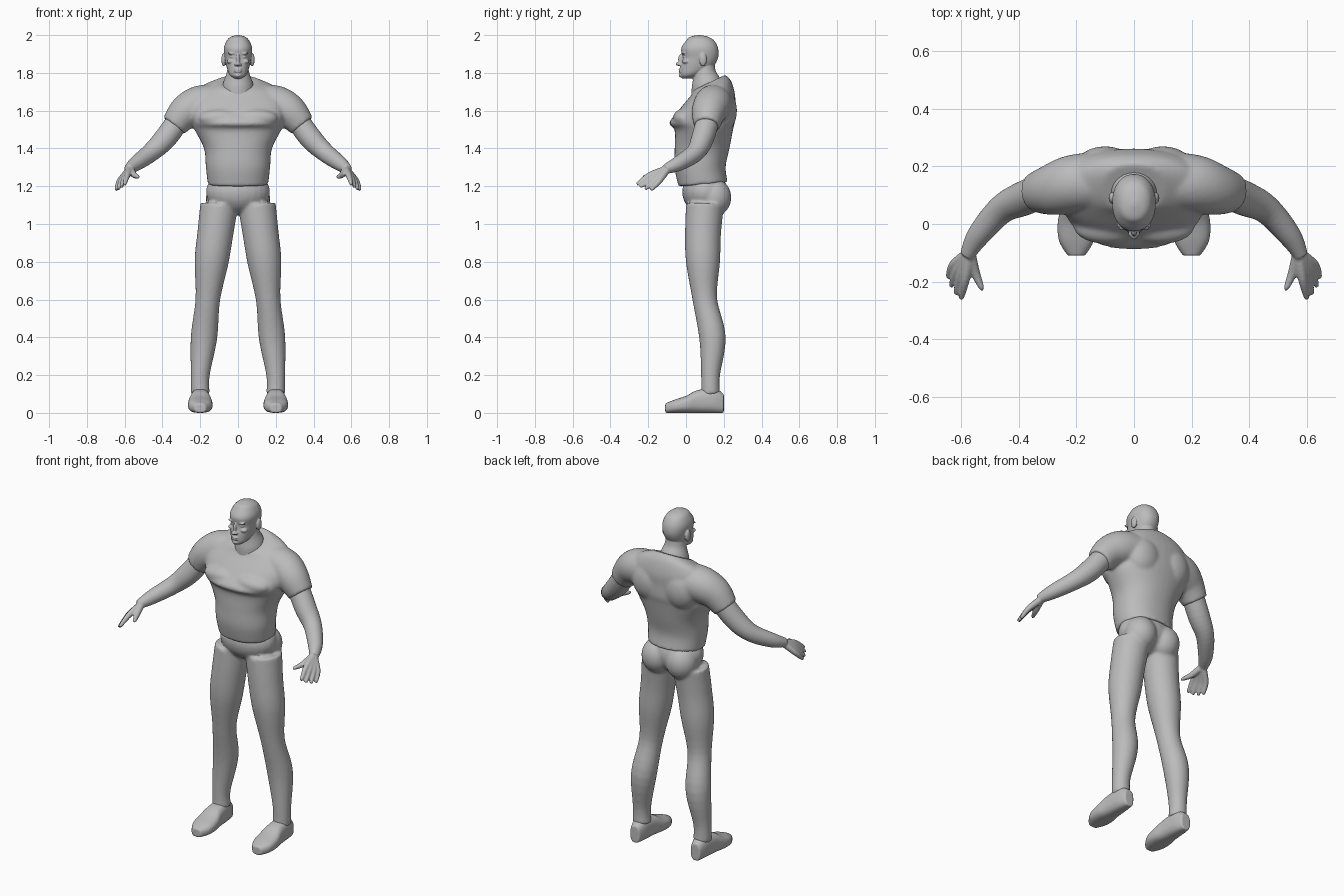
import bpy, bmesh, math
from mathutils import Vector, Matrix

cube = bpy.data.objects.get("Cube")
if cube:
    bpy.data.objects.remove(cube)

GREY = (.5, .5, .5, 1)
grey = bpy.data.materials.new("plain grey")
grey.use_nodes = True
grey.diffuse_color = GREY
grey.node_tree.nodes["Principled BSDF"].inputs["Base Color"].default_value = GREY


def spline(rows, steps=5):
    """Smoothly interpolate rows of numbers (Catmull-Rom)."""
    rows = [Vector(row) for row in rows]
    padded = [rows[0], *rows, rows[-1]]
    result = []
    for before, start, end, after in zip(padded, padded[1:], padded[2:], padded[3:]):
        leave, arrive = (end - before) / 2, (after - start) / 2
        for step in range(steps):
            t = step / steps
            blend = t * t * (3 - 2 * t)
            result.append(start.lerp(end, blend) + leave * t * (1 - t) ** 2 - arrive * t * t * (1 - t))
    return result + [rows[-1]]


def oval(power=2, count=40):
    """Points of a unit superellipse."""
    for i in range(count):
        angle = math.tau * i / count
        c, s = math.cos(angle), math.sin(angle)
        yield math.copysign(abs(c) ** (2 / power), c), math.copysign(abs(s) ** (2 / power), s)


def skin(bm, rings):
    """Closed surface through rings of points."""
    loops = [[bm.verts.new(point) for point in ring] for ring in rings]
    for lower, upper in zip(loops, loops[1:]):
        for i in range(len(lower)):
            bm.faces.new((lower[i - 1], lower[i], upper[i], upper[i - 1]))
    bm.faces.new(loops[0])
    bm.faces.new(loops[-1])


def stack(bm, rows, lift=lambda z: 0):
    """Level sections: height, half width, front, back; lift raises the rear edge."""
    rings = []
    for z, half, front, back in spline(rows):
        middle, depth = (front + back) / 2, (back - front) / 2
        rings.append([(u * half, middle + v * depth, z + v * lift(z)) for u, v in oval(2.2)])
    skin(bm, rings)


def tube(bm, rows):
    """Round limb through x, y, z, radius."""
    rows = spline(rows)
    centres = [row.xyz for row in rows]
    side = (centres[1] - centres[0]).orthogonal()
    rings = []
    for i, row in enumerate(rows):
        along = (centres[min(i + 1, len(rows) - 1)] - centres[max(i - 1, 0)]).normalized()
        side = (side - along * side.dot(along)).normalized()
        across = along.cross(side)
        rings.append([centres[i] + row.w * (u * side + v * across) for u, v in oval()])
    skin(bm, rings)


def ball(bm, centre, radii):
    place = Matrix.Translation(centre) @ Matrix.Diagonal((*radii, 1))
    bmesh.ops.create_uvsphere(bm, u_segments=24, v_segments=16, radius=1, matrix=place)


def mirror(bm):
    """Copy everything built so far to the other side."""
    copy = bmesh.ops.duplicate(bm, geom=bm.verts[:] + bm.edges[:] + bm.faces[:])["geom"]
    verts = [item for item in copy if isinstance(item, bmesh.types.BMVert)]
    bmesh.ops.scale(bm, vec=(-1, 1, 1), verts=verts)


def finish(name, bm, voxel, rounds):
    """Fuse overlapping volumes into one smooth skin."""
    bmesh.ops.recalc_face_normals(bm, faces=bm.faces)
    mesh = bpy.data.meshes.new(name)
    bm.to_mesh(mesh)
    bm.free()
    mesh.materials.append(grey)
    body = bpy.data.objects.new(name, mesh)
    bpy.context.collection.objects.link(body)
    fuse = body.modifiers.new("fuse", 'REMESH')
    fuse.mode = 'VOXEL'
    fuse.voxel_size = voxel
    fuse.use_smooth_shade = True
    soften = body.modifiers.new("soften", 'SMOOTH')
    soften.iterations = rounds


# Shirt: sleeves, shoulder blades and chest, then the trunk with a sloping collar
bm = bmesh.new()
tube(bm, [(.12, .15, 1.64, .1), (.21, .14, 1.63, .1), (.28, .12, 1.59, .09), (.34, .11, 1.52, .07)])
ball(bm, (.1, .19, 1.6), (.11, .08, .12))
ball(bm, (.09, -.01, 1.56), (.12, .06, .05))
mirror(bm)
stack(bm, [(1.21, .16, -.04, .22), (1.3, .17, -.06, .21), (1.4, .18, -.06, .23), (1.5, .23, -.06, .25),
           (1.54, .24, -.09, .26), (1.6, .26, -.05, .26), (1.66, .26, -.01, .26),
           (1.72, .2, .03, .24), (1.75, .11, .04, .21)], lambda z: (z - 1.4) ** 2 / 3)
finish("shirt", bm, .009, 5)

# Trousers: legs and seat, joined by the pelvis
bm = bmesh.new()
tube(bm, [(.1, .1, 1.1, .1), (.12, .09, .95, .095), (.14, .09, .8, .09), (.16, .1, .6, .065),
          (.18, .14, .4, .07), (.2, .13, .2, .05), (.2, .13, .1, .05)])
ball(bm, (.08, .15, 1.14), (.09, .09, .1))
mirror(bm)
ball(bm, (0, .1, 1.17), (.17, .12, .12))
finish("trousers", bm, .009, 4)

# Shoes: half width and height from toe to heel, flat underneath
bm = bmesh.new()
rings = []
for y, half, top in spline([(-.11, .03, .05), (-.06, .06, .07), (0, .065, .09), (.06, .055, .12),
                            (.15, .045, .13), (.2, .03, .1)]):
    rings.append([(.2 + u * half, y, top * (1 + v) / 2) for u, v in oval(2.6)])
skin(bm, rings)
mirror(bm)
finish("shoes", bm, .006, 3)

# Bare arms, with fingers fanned out from the wrist and a thumb
bm = bmesh.new()
tube(bm, [(.28, .13, 1.6, .06), (.38, .09, 1.46, .06), (.46, .05, 1.38, .05),
          (.54, -.04, 1.32, .04), (.58, -.11, 1.29, .025)])
wrist = Vector((.57, -.1, 1.29))
index_knuckle, little_knuckle = Vector((.585, -.19, 1.26)), Vector((.625, -.14, 1.23))
index_tip, little_tip = Vector((.6, -.26, 1.21)), Vector((.645, -.185, 1.18))
for i in range(4):
    knuckle = index_knuckle.lerp(little_knuckle, i / 3)
    tip = index_tip.lerp(little_tip, i / 3) + (knuckle - wrist) * math.sin(math.pi * i / 3) / 8
    tube(bm, [(*wrist, .02), (*knuckle, .016), (*knuckle.lerp(tip, .9), .01), (*tip, .005)])
tube(bm, [(*wrist, .02), (.55, -.17, 1.26, .016), (.53, -.22, 1.25, .01), (.53, -.23, 1.25, .005)])
mirror(bm)
finish("arms", bm, .005, 3)

# Head: eyes, brows, cheeks, nostrils and ears in pairs, then neck, skull, nose, lips and chin
bm = bmesh.new()
ball(bm, (.03, -.007, 1.885), (.014, .01, .007))
ball(bm, (.03, -.013, 1.903), (.026, .01, .006))
ball(bm, (.04, 0, 1.86), (.02, .02, .012))
ball(bm, (.01, -.034, 1.845), (.01, .01, .008))
ball(bm, (.076, .09, 1.87), (.012, .02, .035))
mirror(bm)
tube(bm, [(0, .12, 1.66, .09), (0, .11, 1.74, .08), (0, .1, 1.8, .06), (0, .1, 1.86, .05)])
stack(bm, [(1.77, .02, -.02, .03), (1.79, .045, -.03, .07), (1.83, .06, -.03, .14), (1.88, .07, -.02, .17),
           (1.93, .075, -.025, .17), (1.97, .06, 0, .15), (1.99, .04, .02, .12), (2, .01, .06, .08)])
ball(bm, (0, -.028, 1.87), (.01, .014, .03))
ball(bm, (0, -.041, 1.847), (.012, .013, .01))
for z in (1.818, 1.807):
    ball(bm, (0, -.03, z), (.022, .01, .005))
ball(bm, (0, -.022, 1.787), (.02, .016, .012))
finish("head", bm, .004, 2)
